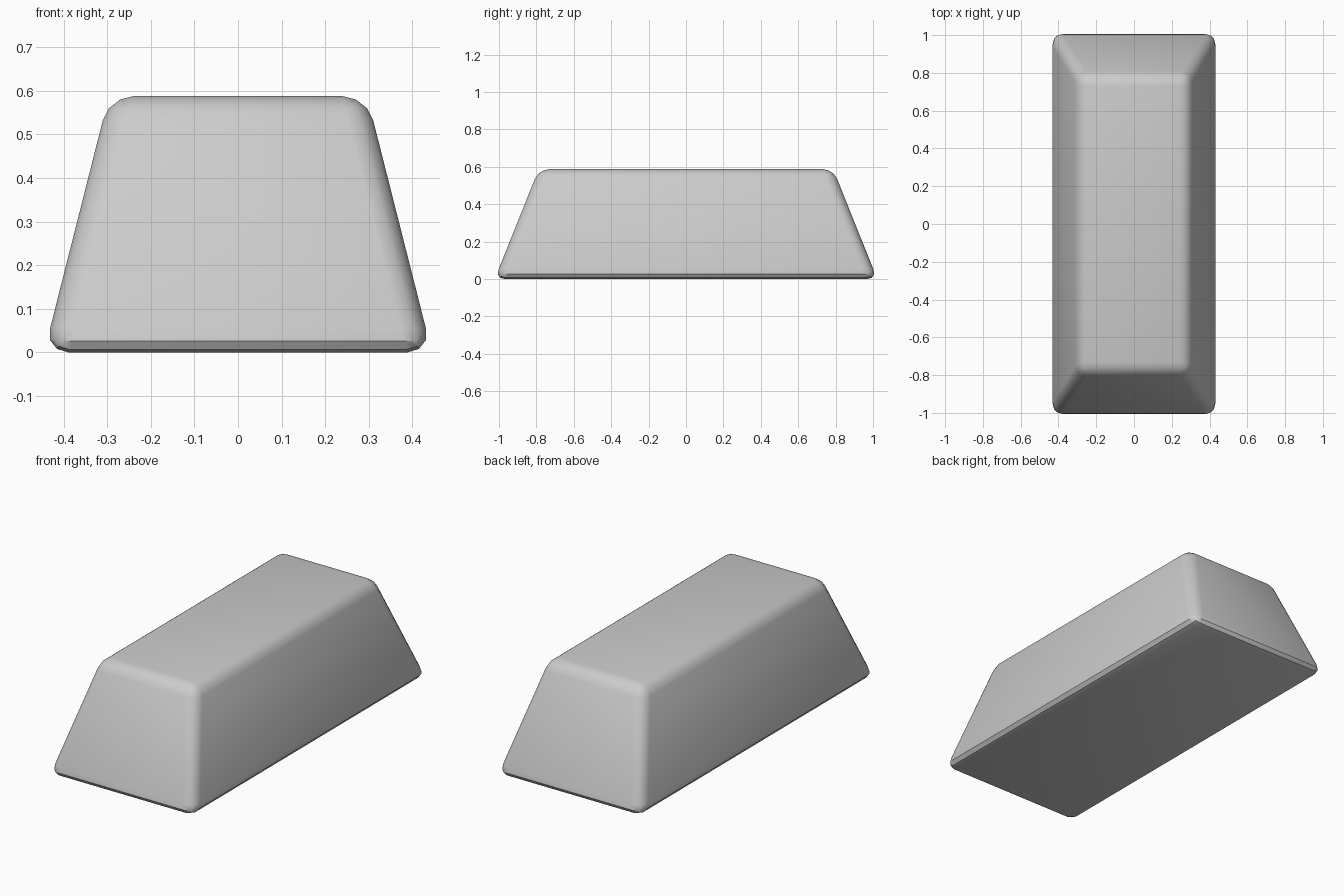
import bpy, bmesh

if "Cube" in bpy.data.objects:
    bpy.data.objects.remove(bpy.data.objects["Cube"])

HEIGHT = 0.588
BASE = (0.445, 1.023)   # half sizes at the bottom, before rounding
TOP = (0.296, 0.787)    # half sizes at the top, before rounding

# Tapered block: a cube whose lower and upper faces get their own size
bm = bmesh.new()
bmesh.ops.create_cube(bm, size=2)
for v in bm.verts:
    hx, hy = TOP if v.co.z > 0 else BASE
    v.co = (v.co.x * hx, v.co.y * hy, HEIGHT if v.co.z > 0 else 0)

# Rounded edges
bmesh.ops.bevel(bm, geom=bm.edges[:], offset=0.08, offset_type='WIDTH',
                segments=3, profile=0.5, affect='EDGES', clamp_overlap=True)
bmesh.ops.recalc_face_normals(bm, faces=bm.faces[:])

mesh = bpy.data.meshes.new("tapered_bar")
bm.to_mesh(mesh)
bm.free()
bar = bpy.data.objects.new("tapered_bar", mesh)
bpy.context.collection.objects.link(bar)

# Smooth shading, keeping the tighter lower edge crisp
bpy.context.view_layer.objects.active = bar
bar.select_set(True)
bpy.ops.object.shade_smooth_by_angle(angle=0.5236)
